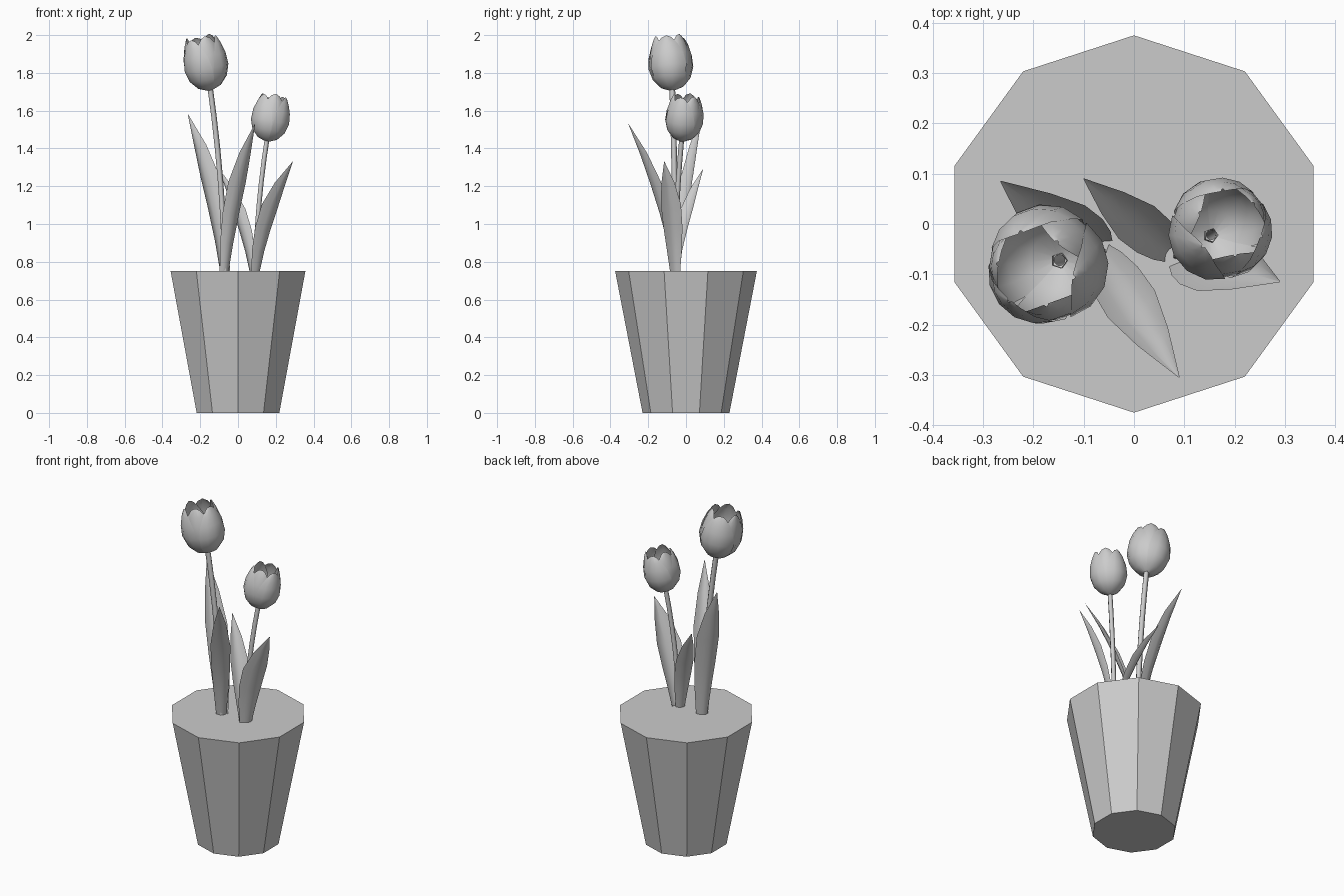
import bpy
import bmesh
from math import sin, cos, pi, radians
from mathutils import Vector

cube = bpy.data.objects.get("Cube")
if cube:
    bpy.data.objects.remove(cube)

GREY = (0.6, 0.6, 0.6, 1)
clay = bpy.data.materials.new("plain grey")
clay.use_nodes = True
clay.diffuse_color = GREY
clay.node_tree.nodes["Principled BSDF"].inputs["Base Color"].default_value = GREY


def finish(name, bm, smooth=True):
    mesh = bpy.data.meshes.new(name)
    bm.to_mesh(mesh)
    bm.free()
    mesh.materials.append(clay)
    for face in mesh.polygons:
        face.use_smooth = smooth
    obj = bpy.data.objects.new(name, mesh)
    bpy.context.collection.objects.link(obj)
    return obj


def skin(bm, rows, closed=False):
    """Join rows of points into a sheet, or a tube when closed."""
    grid = [[bm.verts.new(p) for p in row] for row in rows]
    for low, high in zip(grid, grid[1:]):
        n = len(low)
        for i in range(n if closed else n - 1):
            j = (i + 1) % n
            bm.faces.new((low[i], low[j], high[j], high[i]))


def bezier(a, b, c, t):
    return a * (1 - t) ** 2 + b * 2 * t * (1 - t) + c * t * t


# Ten-sided tapered pot
bm = bmesh.new()
bmesh.ops.create_cone(bm, cap_ends=True, segments=10, radius1=0.23,
                      radius2=0.375, depth=0.75)
bmesh.ops.translate(bm, verts=bm.verts, vec=(0, 0, 0.375))
finish("pot", bm, smooth=False)


# Bent five-sided stems
def stem(name, base, top, radius):
    base, top = Vector(base), Vector(top)
    bend = base.lerp(top, 0.5)
    bend.xy = base.xy.lerp(top.xy, 0.12)
    rows = []
    for k in range(7):
        p = bezier(base, bend, top, k / 6)
        rows.append([p + radius * Vector((cos(a), sin(a), 0))
                     for a in (2 * pi * i / 5 for i in range(5))])
    bm = bmesh.new()
    skin(bm, rows, closed=True)
    finish(name, bm)


# Folded leaves that lean outward to a point
def leaf(name, base, tip, side, half_width):
    base, tip = Vector(base), Vector(tip)
    side = Vector((*side, 0)).normalized()
    bend = base.lerp(tip, 0.5)
    bend.xy = base.xy.lerp(tip.xy, 0.2)
    lean = tip - base
    lean.z = 0
    fold = Vector((0, 0, 0.25)) - 0.45 * lean.normalized()
    rows = []
    for k, w in enumerate((0.5, 0.75, 0.95, 1.0, 0.65, 0.02)):
        p = bezier(base, bend, tip, k / 5)
        w *= half_width
        rows.append([p + side * w * s + fold * w * (s * s - 0.4)
                     for s in (-1, -0.5, 0, 0.5, 1)])
    bm = bmesh.new()
    skin(bm, rows)
    finish(name, bm)


# Cup-shaped flowers: three outer and three inner petals
# Each level: height, radius, half angle of the petal
PETAL = ((0.0, 0.012, 1.05), (0.02, 0.062, 1.05), (0.065, 0.102, 1.05),
         (0.125, 0.121, 1.0), (0.19, 0.117, 0.88), (0.245, 0.102, 0.62),
         (0.278, 0.088, 0.33), (0.288, 0.083, 0.06))


def flower(name, base, axis, scale, turn):
    bm = bmesh.new()
    for i in range(6):
        inner = i % 2
        size = 0.92 if inner else 1.0
        mid = radians(turn + 60 * i)
        rows = []
        for z, r, half in PETAL:
            row = []
            for s in (-1, -0.6, -0.2, 0.2, 0.6, 1):
                a = mid + half * s
                rr = r * size * (1 - 0.06 * s * s)
                row.append((rr * cos(a), rr * sin(a),
                            z * (1.01 if inner else 0.98)))
            rows.append(row)
        skin(bm, rows)
    obj = finish(name, bm)
    obj.location = base
    obj.scale = (scale,) * 3
    obj.rotation_mode = "QUATERNION"
    obj.rotation_quaternion = Vector((0, 0, 1)).rotation_difference(Vector(axis))


# Tall plant
stem("tall_stem", (-0.07, -0.055, 0.74), (-0.15, -0.073, 1.73), 0.016)
flower("tall_flower", (-0.148, -0.072, 1.707), (-0.18, -0.07, 1), 1.0, -10)
leaf("tall_back_leaf", (-0.075, -0.045, 0.74), (-0.265, 0.085, 1.58), (0.8, 0.5), 0.06)
leaf("tall_front_leaf", (-0.07, -0.06, 0.74), (0.09, -0.305, 1.53), (0.85, 0.5), 0.054)

# Short plant
stem("short_stem", (0.09, -0.06, 0.74), (0.154, -0.022, 1.46), 0.014)
flower("short_flower", (0.153, -0.022, 1.437), (0.15, 0.09, 1), 0.86, -20)
leaf("short_side_leaf", (0.1, -0.06, 0.74), (0.29, -0.115, 1.33), (0.6, 0.75), 0.068)
leaf("short_back_leaf", (0.075, -0.055, 0.74), (-0.1, 0.09, 1.29), (0.7, 0.65), 0.048)
